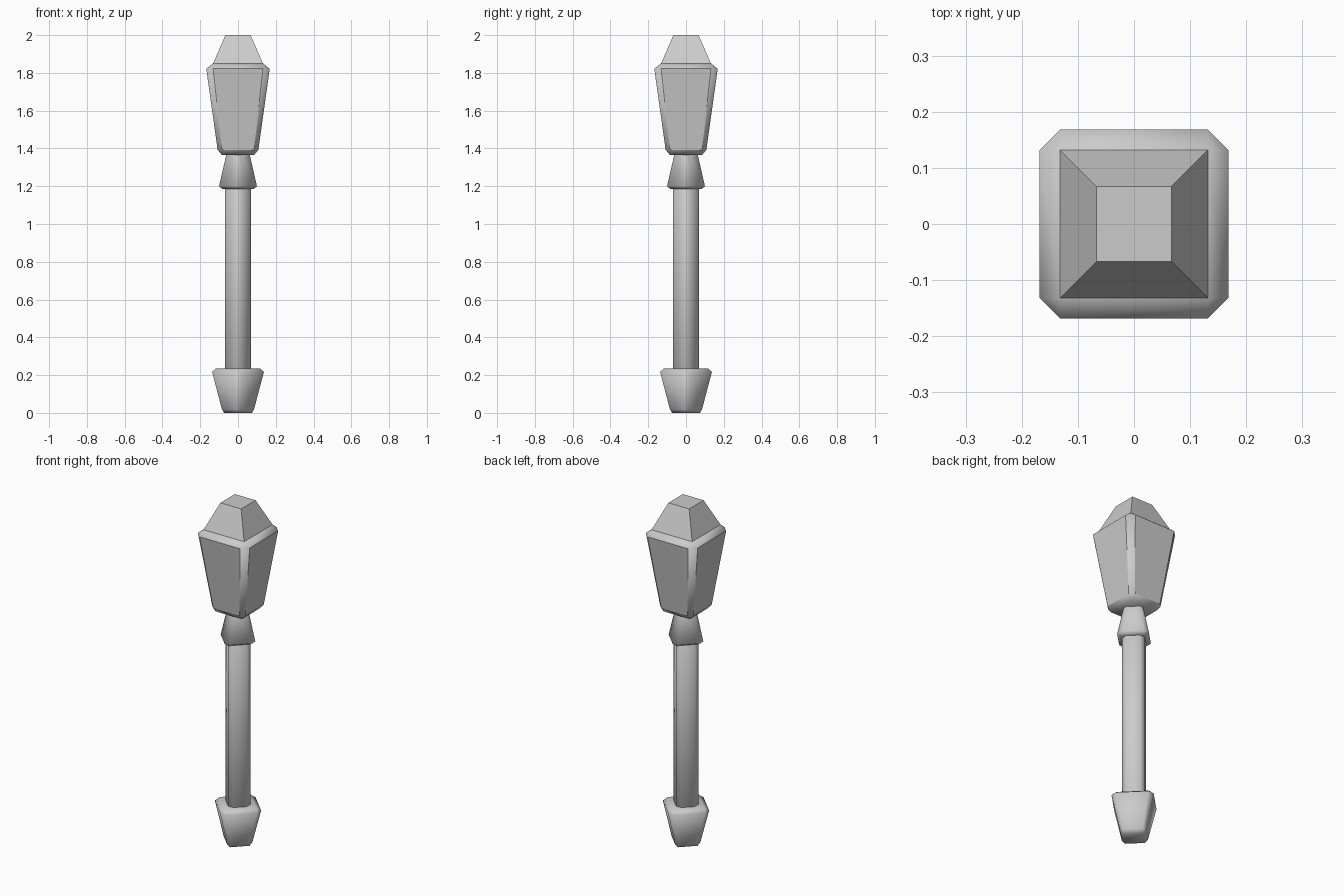
import bpy
import bmesh
from math import radians
from mathutils import Matrix

if "Cube" in bpy.data.objects:
    bpy.data.objects.remove(bpy.data.objects["Cube"], do_unlink=True)

grey = bpy.data.materials.new("stone grey")
grey.use_nodes = True
colour = (0.6, 0.6, 0.6, 1)
grey.diffuse_color = colour
grey.node_tree.nodes["Principled BSDF"].inputs["Base Color"].default_value = colour


def finish(name, bm, turn=0):
    """Turn the part about the vertical axis and link it to the scene."""
    bmesh.ops.rotate(bm, verts=bm.verts, matrix=Matrix.Rotation(radians(turn), 3, "Z"))
    bmesh.ops.recalc_face_normals(bm, faces=bm.faces)
    mesh = bpy.data.meshes.new(name)
    bm.to_mesh(mesh)
    bm.free()
    mesh.materials.append(grey)
    obj = bpy.data.objects.new(name, mesh)
    bpy.context.collection.objects.link(obj)
    return obj


def bevelled_taper(name, bottom, top, low_half, high_half, bevel, lip, turn=0, panels=False):
    """A bevelled block that tapers in height; lip is the height of its end bevels."""
    wide = max(low_half, high_half)
    bm = bmesh.new()
    bmesh.ops.create_cube(bm, size=2 * wide)
    bmesh.ops.bevel(bm, geom=bm.edges[:], offset=bevel, segments=1,
                    affect="EDGES", clamp_overlap=True)
    for v in bm.verts:
        upper = v.co.z > 0
        at_end = abs(v.co.z) > wide - bevel / 2
        scale = (high_half if upper else low_half) / wide
        v.co.x *= scale
        v.co.y *= scale
        inset = 0 if at_end else lip
        v.co.z = top - inset if upper else bottom + inset
    bm.normal_update()
    for f in bm.faces:
        f.smooth = True
    # Crisp borders around the large side panels
    if panels:
        for f in bm.faces:
            n = f.normal
            if max(abs(n.x), abs(n.y)) > 0.95:
                f.smooth = False
                for e in f.edges:
                    e.smooth = False
    return finish(name, bm, turn)


# Base, post and collar stand cornerwise to the lantern
bevelled_taper("base", 0, 0.235, 0.068, 0.11, 0.026, 0.018, turn=45)
bevelled_taper("post", 0.1, 1.3, 0.06, 0.06, 0.023, 0.02, turn=45)
bevelled_taper("collar", 1.185, 1.42, 0.083, 0.044, 0.024, 0.015, turn=45)

# Lantern body, wider at the top
bevelled_taper("lantern", 1.365, 1.85, 0.108, 0.168, 0.036, 0.028, panels=True)

# Flat-topped pyramid roof
bm = bmesh.new()
bmesh.ops.create_cone(bm, cap_ends=True, segments=4, radius1=0.132 * 2 ** 0.5,
                      radius2=0.067 * 2 ** 0.5, depth=0.15,
                      matrix=Matrix.Translation((0, 0, 1.925)) @ Matrix.Rotation(radians(45), 4, "Z"))
angles = {round(v.co.x, 2) for v in bm.verts}
if 0 in angles:
    bmesh.ops.rotate(bm, verts=bm.verts, matrix=Matrix.Rotation(radians(45), 3, "Z"))
finish("roof", bm)
